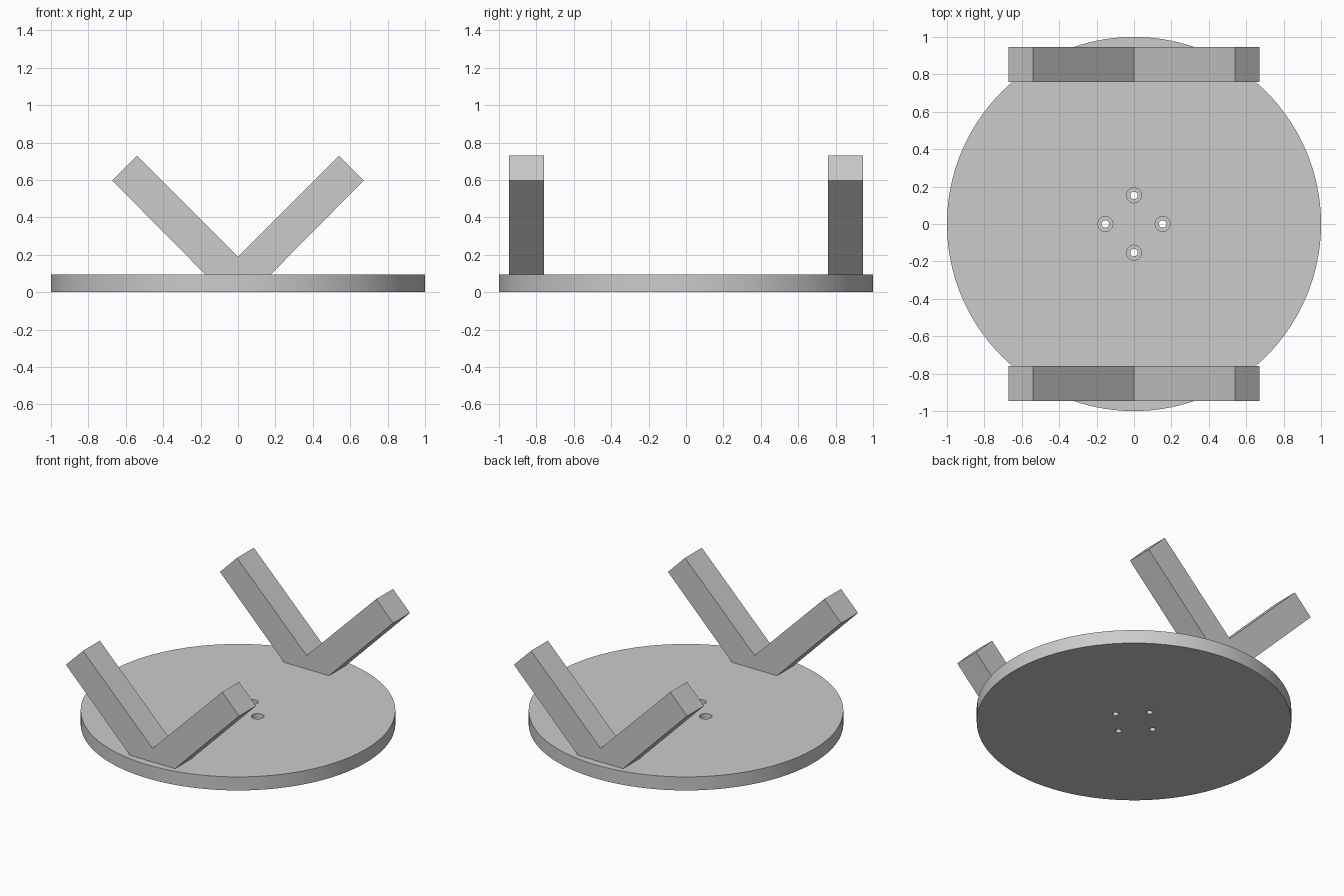
import bpy, bmesh, math
from math import cos, sin, pi

cube = bpy.data.objects.get("Cube")
if cube:
    bpy.data.objects.remove(cube, do_unlink=True)

# Single grey finish
grey = bpy.data.materials.new("plain_grey")
grey.use_nodes = True
colour = (0.6, 0.6, 0.6, 1)
grey.diffuse_color = colour
grey.node_tree.nodes["Principled BSDF"].inputs["Base Color"].default_value = colour

DISC_TOP = 0.095


def make_object(name, bm):
    bmesh.ops.recalc_face_normals(bm, faces=bm.faces)
    mesh = bpy.data.meshes.new(name)
    bm.to_mesh(mesh)
    bm.free()
    mesh.materials.append(grey)
    obj = bpy.data.objects.new(name, mesh)
    bpy.context.collection.objects.link(obj)
    return obj


def add_turned(bm, profile, segments, cx=0, cy=0):
    """Closed solid turned about a vertical axis from (radius, z) points."""
    rings = [[bm.verts.new((cx + r * cos(2 * pi * i / segments),
                            cy + r * sin(2 * pi * i / segments), z))
              for i in range(segments)] for r, z in profile]
    for low, high in zip(rings, rings[1:]):
        for i in range(segments):
            j = (i + 1) % segments
            bm.faces.new((low[i], low[j], high[j], high[i]))
    bm.faces.new(rings[0][::-1])
    bm.faces.new(rings[-1])


# Round base
bm = bmesh.new()
add_turned(bm, [(1, 0), (1, DISC_TOP)], 128)
base = make_object("base_disc", bm)

# Four counterbored screw holes
bm = bmesh.new()
for k in range(4):
    a = k * pi / 2
    add_turned(bm, [(0.02, -0.1), (0.02, 0.05), (0.04, 0.05), (0.04, 0.2)],
               32, 0.153 * cos(a), 0.153 * sin(a))
cutter = make_object("hole_cutter", bm)
cutter.hide_render = True

cut = base.modifiers.new("screw_holes", 'BOOLEAN')
cut.operation = 'DIFFERENCE'
cut.solver = 'EXACT'
cut.object = cutter
bpy.ops.object.select_all(action='DESELECT')
base.select_set(True)
bpy.context.view_layer.objects.active = base
bpy.ops.object.modifier_apply(modifier=cut.name)
bpy.data.objects.remove(cutter, do_unlink=True)
bpy.ops.object.shade_smooth_by_angle(angle=math.radians(30))

# V-shaped cradles at the front and back
right_half = [(0.175, DISC_TOP), (0.672, 0.597), (0.54, 0.73)]
outline = right_half + [(0, 0.19)] + [(-x, z) for x, z in reversed(right_half)]


def make_cradle(name, y_start, depth=0.187):
    bm = bmesh.new()
    face = bm.faces.new([bm.verts.new((x, y_start, z)) for x, z in outline])
    extruded = bmesh.ops.extrude_face_region(bm, geom=[face])["geom"]
    moved = [v for v in extruded if isinstance(v, bmesh.types.BMVert)]
    bmesh.ops.translate(bm, vec=(0, depth, 0), verts=moved)
    return make_object(name, bm)


make_cradle("front_cradle", -0.947)
make_cradle("back_cradle", 0.76)
